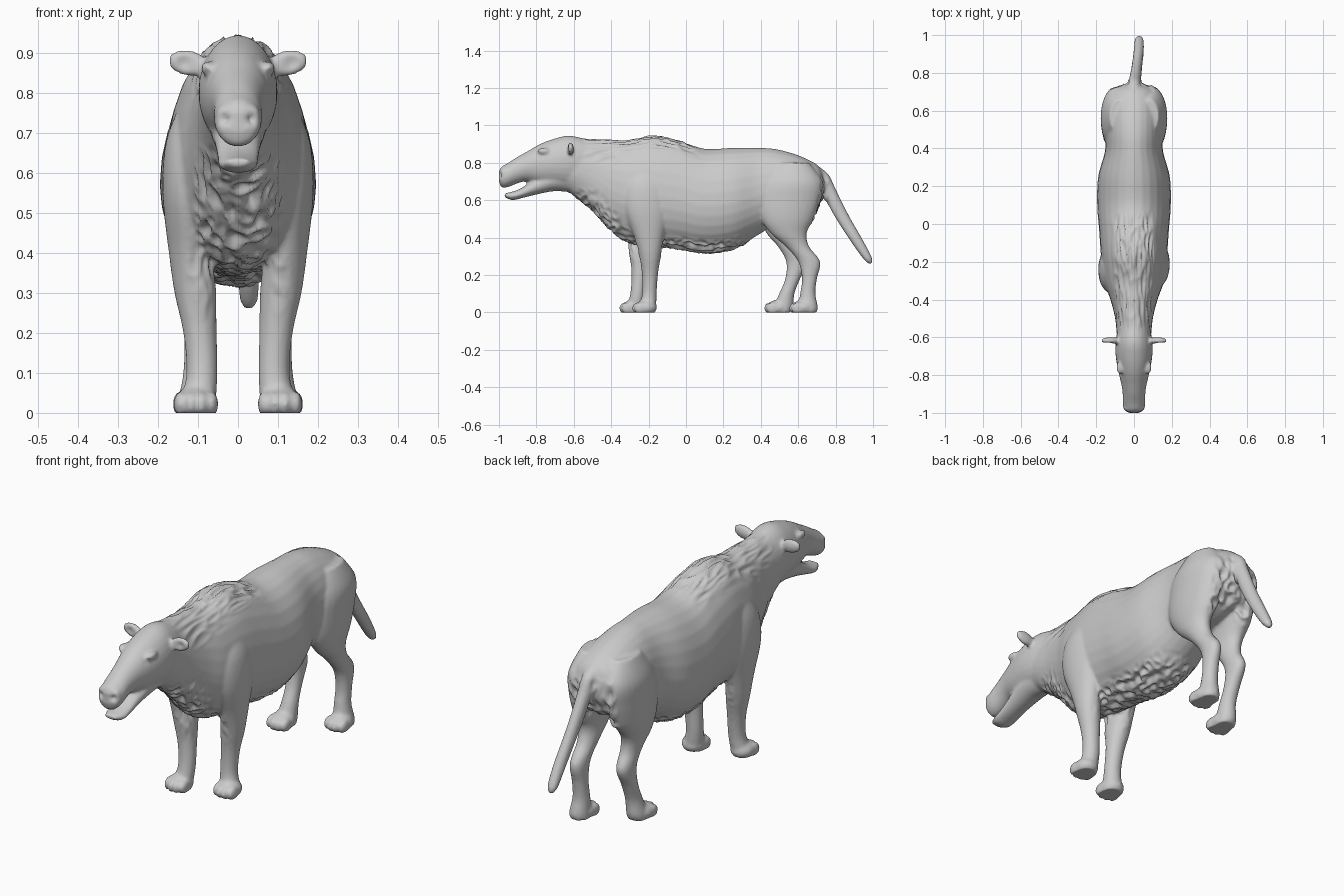
import bpy, bmesh, math
from mathutils import Vector, Matrix, noise

cube = bpy.data.objects.get("Cube")
if cube:
    bpy.data.objects.remove(cube, do_unlink=True)

hide = bpy.data.materials.new("grey_hide")
hide.use_nodes = True
grey = (0.6, 0.6, 0.6, 1)
hide.diffuse_color = grey
hide.node_tree.nodes["Principled BSDF"].inputs["Base Color"].default_value = grey

bm = bmesh.new()
SIDES = 28


def spline(p, steps=5):
    """Resample rows of numbers along a smooth curve."""
    rows = []
    for i in range(len(p) - 1):
        a, b, c, d = p[max(i - 1, 0)], p[i], p[i + 1], p[min(i + 2, len(p) - 1)]
        for s in range(steps):
            t = s / steps
            rows.append([B + t * ((C - A) / 2 + t * ((A - 2.5 * B + 2 * C - D / 2) + t * (1.5 * (B - C) + (D - A) / 2)))
                         for A, B, C, D in zip(a, b, c, d)])
    return rows + [list(p[-1])]


def loft(stations, upright=False, belly=0.5, place=None):
    """Skin rings given as (along, low, high, half width, x centre)."""
    rings = []
    for along, lo, hi, w, x in spline(stations):
        mid = lo + (hi - lo) * belly
        ring = []
        for k in range(SIDES):
            a = math.tau * k / SIDES
            c, s = math.cos(a), math.sin(a)
            across = mid + s * (hi - mid if s > 0 else mid - lo)
            v = Vector((x + w * c, across, along) if upright else (x + w * c, along, across))
            ring.append(bm.verts.new(place(v) if place else v))
        rings.append(ring)
    for r, q in zip(rings, rings[1:]):
        for k in range(SIDES):
            j = (k + 1) % SIDES
            bm.faces.new((r[k], r[j], q[j], q[k]))
    bm.faces.new(rings[0])
    bm.faces.new(rings[-1])


def blob(centre, size, tilt=0):
    m = Matrix.Translation(centre) @ Matrix.Rotation(tilt, 4, "Y") @ Matrix.Diagonal((*size, 1))
    bmesh.ops.create_uvsphere(bm, u_segments=20, v_segments=12, radius=1, matrix=m)


def centred(rows):
    return [(*r, 0) for r in rows]


# Torso and neck
loft(centred([
    (-.68, .67, .90, .08), (-.60, .625, .935, .09), (-.50, .55, .925, .10),
    (-.40, .44, .92, .125), (-.30, .375, .92, .16), (-.17, .355, .945, .175),
    (-.03, .34, .915, .185), (.10, .32, .875, .195), (.25, .34, .88, .19),
    (.38, .41, .88, .155), (.48, .47, .873, .15), (.60, .50, .84, .15),
    (.70, .56, .79, .12), (.735, .64, .74, .05)]), belly=0.45)

# Skull and muzzle
loft(centred([
    (-1.0, .70, .755, .035), (-.985, .668, .78, .052), (-.95, .67, .80, .06),
    (-.90, .69, .832, .06), (-.85, .70, .86, .067), (-.78, .68, .90, .083),
    (-.70, .67, .93, .097), (-.62, .66, .945, .097), (-.52, .68, .92, .08)]), belly=0.5)

# Lower jaw
loft(centred([
    (-.97, .617, .637, .03), (-.93, .60, .645, .048), (-.88, .61, .665, .052),
    (-.80, .63, .72, .058), (-.70, .648, .78, .07), (-.60, .64, .85, .07)]))

# Tail
loft([(.80, .60, .68, .03, 0), (.74, .66, .76, .035, 0), (.66, .715, .80, .032, .005),
      (.52, .79, .87, .028, .015), (.38, .88, .95, .027, .025),
      (.29, .945, .995, .024, .027), (.26, .975, .993, .01, .027)], upright=True)

FRONT_LEG = [(.78, -.28, -.13, .04, .10), (.68, -.33, -.10, .065, .115), (.55, -.33, -.09, .064, .125),
             (.40, -.275, -.12, .055, .118), (.30, -.25, -.135, .052, .107), (.20, -.235, -.15, .042, .095),
             (.10, -.235, -.157, .039, .09), (.03, -.25, -.16, .045, .10), (0, -.25, -.17, .045, .10)]
HIND_LEG = [(.80, .48, .66, .05, .08), (.70, .41, .725, .08, .092), (.60, .385, .715, .075, .10),
            (.50, .40, .68, .066, .105), (.42, .455, .645, .052, .105), (.35, .535, .66, .042, .10),
            (.27, .60, .718, .037, .10), (.18, .62, .70, .035, .10), (.10, .61, .692, .037, .10),
            (.03, .60, .705, .045, .105), (0, .61, .70, .045, .105)]


def leg(rows, side, stride, hip, foot_x, foot_y):
    """One leg, slanted forward by its stride, with a toed foot."""
    def pose(v):
        v = Vector(v)
        return Vector((v.x * side, v.y - stride * max(0, 1 - v.z / hip), v.z))
    loft(rows, upright=True, place=pose)
    blob(pose((foot_x, foot_y, .025)), (.055, .06, .042))
    for i in (-1.5, -.5, .5, 1.5):
        blob(pose((foot_x + i * .026, foot_y - .045 + abs(i) * .012, .022)), (.017, .036, .032))


# Legs: the two sides stand at different strides
for side, fore, hind in ((1, 0, 0), (-1, .07, .14)):
    leg(FRONT_LEG, side, fore, 1.0, .105, -.215)
    leg(HIND_LEG, side, hind, .5, .107, .625)
    # Ears, brows and nostril pads
    blob((side * .125, -.618, .875), (.052, .019, .033), side * -.2)
    blob((side * .075, -.76, .862), (.018, .035, .018))
    blob((side * .03, -.972, .745), (.026, .024, .028))

# Fuse all parts into one skin
bmesh.ops.recalc_face_normals(bm, faces=bm.faces)
mesh = bpy.data.meshes.new("body")
bm.to_mesh(mesh)
bm.free()
body = bpy.data.objects.new("body", mesh)
bpy.context.collection.objects.link(body)
remesh = body.modifiers.new("fuse", "REMESH")
remesh.mode = "VOXEL"
remesh.voxel_size = 0.008
soft = body.modifiers.new("soften", "SMOOTH")
soft.factor = 0.5
soft.iterations = 5
skin = bpy.data.meshes.new_from_object(body.evaluated_get(bpy.context.evaluated_depsgraph_get()))
body.modifiers.clear()
body.data = skin


def band(v, lo, hi, soft):
    """1 between lo and hi, fading to 0 over the soft margin."""
    return max(0, min(1, (v - lo) / soft + 1, (hi - v) / soft + 1))


# Pressed-in details: nostrils, ear cups, eye sockets
DENTS = [((.034, -.995, .735), .013, .016), ((.135, -.64, .875), .022, .012), ((.085, -.80, .845), .014, .008)]

moves = []
for v in skin.vertices:
    p, n = v.co, v.normal
    mirror = Vector((abs(p.x), p.y, p.z))
    push = 0
    # Mane strands along the neck and withers
    mane = band(p.y, -.48, -.02, .1) * band(p.z, .86, 1, .1) * band(abs(p.x), 0, .08, .05)
    strands = 1 - 2 * abs(noise.noise(Vector((p.x * 45, p.y * 7, p.z * 25))))
    push += mane * (strands - .6) * .012
    # Shaggy chest, belly and rump
    chest = band(p.y, -.58, -.3, .06) * band(p.z, .3, .6, .08) * band(abs(p.x), 0, .08, .04)
    under = band(p.y, -.3, .3, .08) * band(p.z, .3, .37, .05) * band(-n.z, .4, 1, .3) * band(abs(p.x), 0, .1, .04)
    rump = band(p.y, .66, .74, .03) * band(p.z, .5, .68, .06) * band(abs(p.x), 0, .1, .03)
    lumps = 1 - 2 * abs(noise.noise(Vector((p.x * 28, p.y * 24, p.z * 16))))
    push += max(chest, under, rump) * (lumps - .4) * .016
    for at, radius, depth in DENTS:
        push -= depth * math.exp(-((mirror - Vector(at)).length / radius) ** 2)
    moves.append(p + n * push)
for v, p in zip(skin.vertices, moves):
    v.co = (p.x, p.y, max(p.z, 0))

skin.materials.clear()
skin.materials.append(hide)
for f in skin.polygons:
    f.use_smooth = True
    f.material_index = 0
